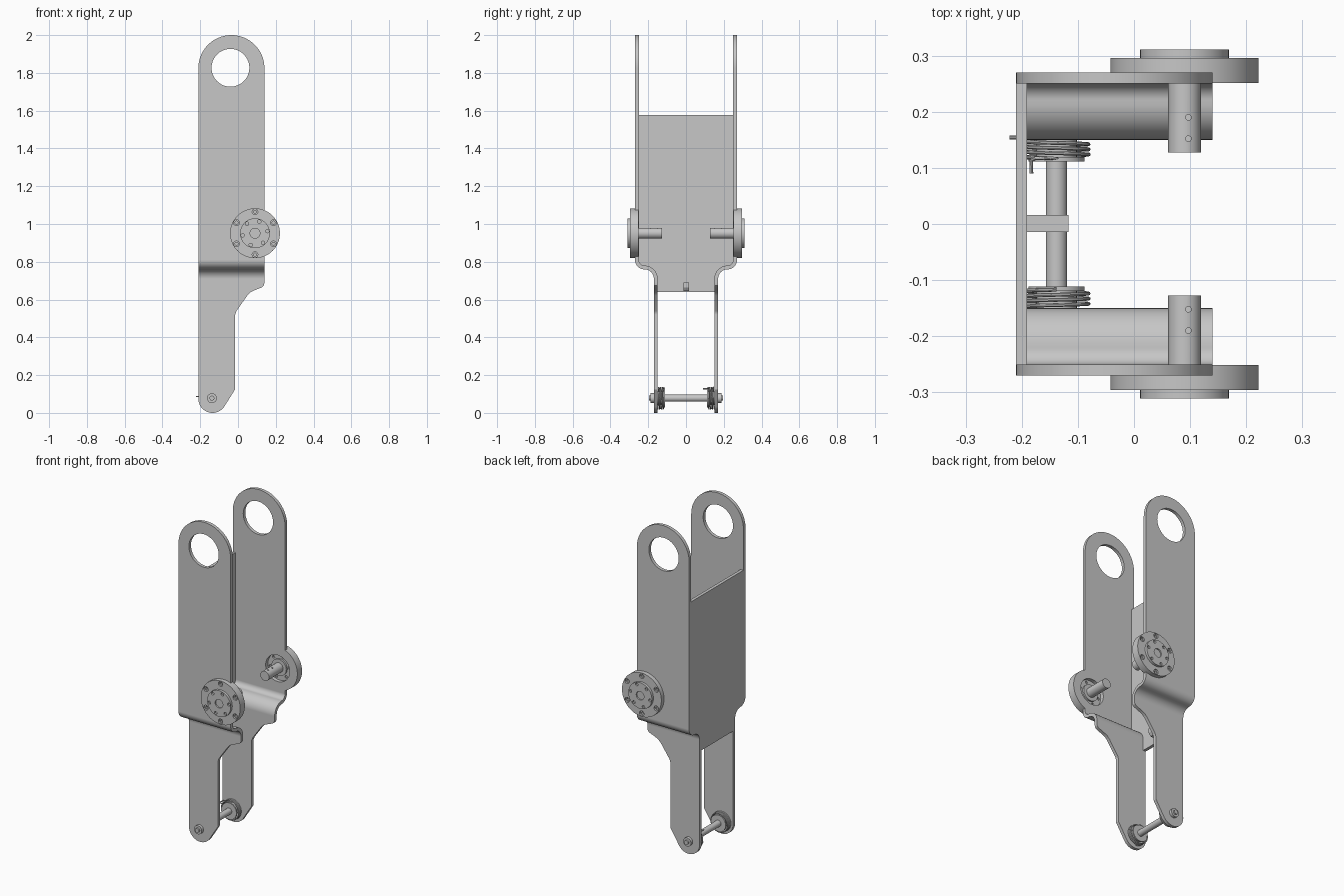
import bpy, bmesh
from math import sin, cos, pi, radians
from mathutils import Vector

if "Cube" in bpy.data.objects:
    bpy.data.objects.remove(bpy.data.objects["Cube"])

steel = bpy.data.materials.new("light grey steel")
steel.use_nodes = True
steel.diffuse_color = (0.57, 0.57, 0.57, 1)
steel.node_tree.nodes["Principled BSDF"].inputs["Base Color"].default_value = (0.57, 0.57, 0.57, 1)


def activate(ob):
    bpy.ops.object.select_all(action="DESELECT")
    ob.select_set(True)
    bpy.context.view_layer.objects.active = ob


def finish(ob):
    """Smooth the curved faces while keeping large flats flat."""
    activate(ob)
    bpy.ops.object.shade_smooth_by_angle(angle=radians(30))
    m = ob.modifiers.new("flat faces", "WEIGHTED_NORMAL")
    m.keep_sharp = True
    bpy.ops.object.modifier_apply(modifier=m.name)


def prism(name, pts, start, depth):
    """Extrude a closed outline of 3D points by a vector."""
    bm = bmesh.new()
    f = bm.faces.new([bm.verts.new(Vector(p) + Vector(start)) for p in pts])
    ext = bmesh.ops.extrude_face_region(bm, geom=[f])
    bmesh.ops.translate(bm, vec=depth, verts=[g for g in ext["geom"] if isinstance(g, bmesh.types.BMVert)])
    bmesh.ops.recalc_face_normals(bm, faces=bm.faces)
    me = bpy.data.meshes.new(name)
    bm.to_mesh(me)
    bm.free()
    me.materials.append(steel)
    ob = bpy.data.objects.new(name, me)
    bpy.context.collection.objects.link(ob)
    return ob


def arc(cx, cz, r, a0, a1, n=16):
    return [(cx + r * cos(radians(a0 + (a1 - a0) * i / n)),
             cz + r * sin(radians(a0 + (a1 - a0) * i / n))) for i in range(n + 1)]


def rod_y(name, x, z, r, y0, y1, n=48):
    return prism(name, [(px, 0, pz) for px, pz in arc(x, z, r, 0, 360, n)[:-1]],
                 (0, y0, 0), (0, y1 - y0, 0))


def rod_z(name, x, y, r, z0, z1):
    return prism(name, [(px, py, 0) for px, py in arc(x, y, r, 0, 360, 16)[:-1]],
                 (0, 0, z0), (0, 0, z1 - z0))


def boolean(ob, cutters, op="DIFFERENCE"):
    for c in cutters:
        m = ob.modifiers.new("cut", "BOOLEAN")
        m.operation, m.solver, m.object = op, "EXACT", c
        activate(ob)
        bpy.ops.object.modifier_apply(modifier=m.name)
        bpy.data.objects.remove(c)


def ring(radius, first):
    """Six hole centres around the hub axis."""
    angles = [radians(first + 60 * i) for i in range(6)]
    return [(HX + radius * cos(a), HZ + radius * sin(a)) for a in angles]


def wire(name, pts, r):
    cu = bpy.data.curves.new(name, "CURVE")
    cu.dimensions = "3D"
    cu.bevel_depth, cu.bevel_resolution, cu.use_fill_caps = r, 2, True
    sp = cu.splines.new("POLY")
    sp.points.add(len(pts) - 1)
    for p, co in zip(sp.points, pts):
        p.co = (*co, 1)
    cu.materials.append(steel)
    ob = bpy.data.objects.new(name, cu)
    bpy.context.collection.objects.link(ob)
    activate(ob)
    bpy.ops.object.convert(target="MESH")
    finish(bpy.context.object)


def bend(t):
    """Joggled (y, z) section of a side plate, offset outward by t."""
    return ([(0.26 + t, 2.1)] + arc(0.22, 0.81, 0.04 + t, 0, -90, 12)
            + arc(0.22, 0.71, 0.06 - t, 90, 180, 12) + [(0.16 + t, -0.1)])


# Silhouette shared by both side plates
outline = (arc(-0.035, 1.825, 0.175, 180, 0, 40)
           + [(0.14, 0.69), (0.137, 0.675), (0.128, 0.665), (0.09, 0.65), (0.068, 0.64), (0.05, 0.622),
              (-0.008, 0.54), (-0.015, 0.52), (-0.015, 0.125)]
           + arc(-0.135, 0.075, 0.075, -35, -180, 24))

HX, HZ = 0.09, 0.951     # hub axis
PX, PZ = -0.138, 0.078   # pin axis

for end, s in (("back", 1), ("front", -1)):
    # Side plate: bent sheet trimmed by the silhouette, with eye and hub opening
    section = bend(0.01) + bend(-0.01)[::-1]
    plate = prism(f"side_plate_{end}", [(0, s * y, z) for y, z in section], (-0.5, 0, 0), (1, 0, 0))
    trim = prism("trim", [(x, 0, z) for x, z in outline], (0, -0.5, 0), (0, 1, 0))
    boolean(plate, [trim], "INTERSECT")
    boolean(plate, [rod_y("eye", -0.04, 1.827, 0.1, s * 0.2, s * 0.3, 64),
                    rod_y("opening", HX, HZ, 0.08, s * 0.2, s * 0.3)])
    finish(plate)

    # Hub flange: counterbored bolt holes outside, recess with small holes inside
    flange = rod_y(f"hub_flange_{end}", HX, HZ, 0.132, s * 0.251, s * 0.296, 64)
    cuts = [rod_y("recess", HX, HZ, 0.08, s * 0.24, s * 0.272)]
    for x, z in ring(0.113, 30):
        cuts += [rod_y("counterbore", x, z, 0.015, s * 0.286, s * 0.31, 20),
                 rod_y("bolt_hole", x, z, 0.008, s * 0.276, s * 0.31, 16)]
    for x, z in ring(0.065, 10):
        cuts.append(rod_y("small_hole", x, z, 0.008, s * 0.26, s * 0.28, 16))
    boolean(flange, cuts)
    finish(flange)

    # Raised hub cap with a ring of small holes and a centre bore
    cap = rod_y(f"hub_cap_{end}", HX, HZ, 0.079, s * 0.296, s * 0.311, 64)
    cuts = [rod_y("bore", HX, HZ, 0.026, s * 0.303, s * 0.32, 32)]
    for x, z in ring(0.066, 10):
        cuts.append(rod_y("small_hole", x, z, 0.009, s * 0.301, s * 0.32, 16))
    boolean(cap, cuts)
    finish(cap)

    # Inner boss and stub shaft with blind cross holes
    finish(rod_y(f"hub_boss_{end}", HX, HZ, 0.05, s * 0.262, s * 0.274))
    shaft = rod_y(f"stub_shaft_{end}", HX, HZ, 0.029, s * 0.127, s * 0.275)
    boolean(shaft, [rod_z("cross_hole", HX + 0.007, s * y, 0.005, HZ, 1.0) for y in (0.152, 0.19)])
    finish(shaft)

    # Pin bushing, flanged end and nut
    finish(rod_y(f"spring_bushing_{end}", PX, PZ, 0.036, s * 0.115, s * 0.152))
    finish(rod_y(f"bushing_flange_{end}", PX, PZ, 0.05, s * 0.111, s * 0.119))
    finish(rod_y(f"pin_collar_{end}", PX, PZ, 0.026, s * 0.165, s * 0.187, 32))
    finish(rod_y(f"pin_end_{end}", PX, PZ, 0.013, s * 0.185, s * 0.196, 24))

    # Torsion spring; the back one has a leg hooked outward and one bent inward
    n, turns = 120, 3.5
    coil = []
    for i in range(n + 1):
        a = pi / 2 + 2 * pi * turns * i / n
        coil.append((PX + 0.057 * cos(a), s * (0.117 + 0.032 * i / n), PZ + 0.057 * sin(a)))
    if s > 0:
        inner_leg = [(-0.183, 0.09, 0.128), (-0.183, 0.113, 0.128), (-0.176, 0.117, 0.131)]
        outer_leg = [(-0.19, 0.152, 0.045), (-0.2, 0.154, 0.085), (-0.222, 0.154, 0.087)]
        coil = inner_leg + coil + outer_leg
    wire(f"torsion_spring_{end}", coil, 0.0035)

# Cross pin
finish(rod_y("cross_pin", PX, PZ, 0.019, -0.17, 0.17, 32))

# Back web following the joggle of the side plates
half = [(0.25, 1.577)] + bend(-0.01)[1:-1] + [(0.15, 0.64)]
web = [(0, y, z) for y, z in half] + [(0, -y, z) for y, z in half[::-1]]
finish(prism("back_web", web, (-0.21, 0, 0), (0.019, 0, 0)))

# Small stop lug on the web
lug = [(-0.192, 0, 0.645), (-0.13, 0, 0.645), (-0.117, 0, 0.665), (-0.117, 0, 0.69), (-0.192, 0, 0.69)]
finish(prism("stop_lug", lug, (0, -0.014, 0), (0, 0.03, 0)))
